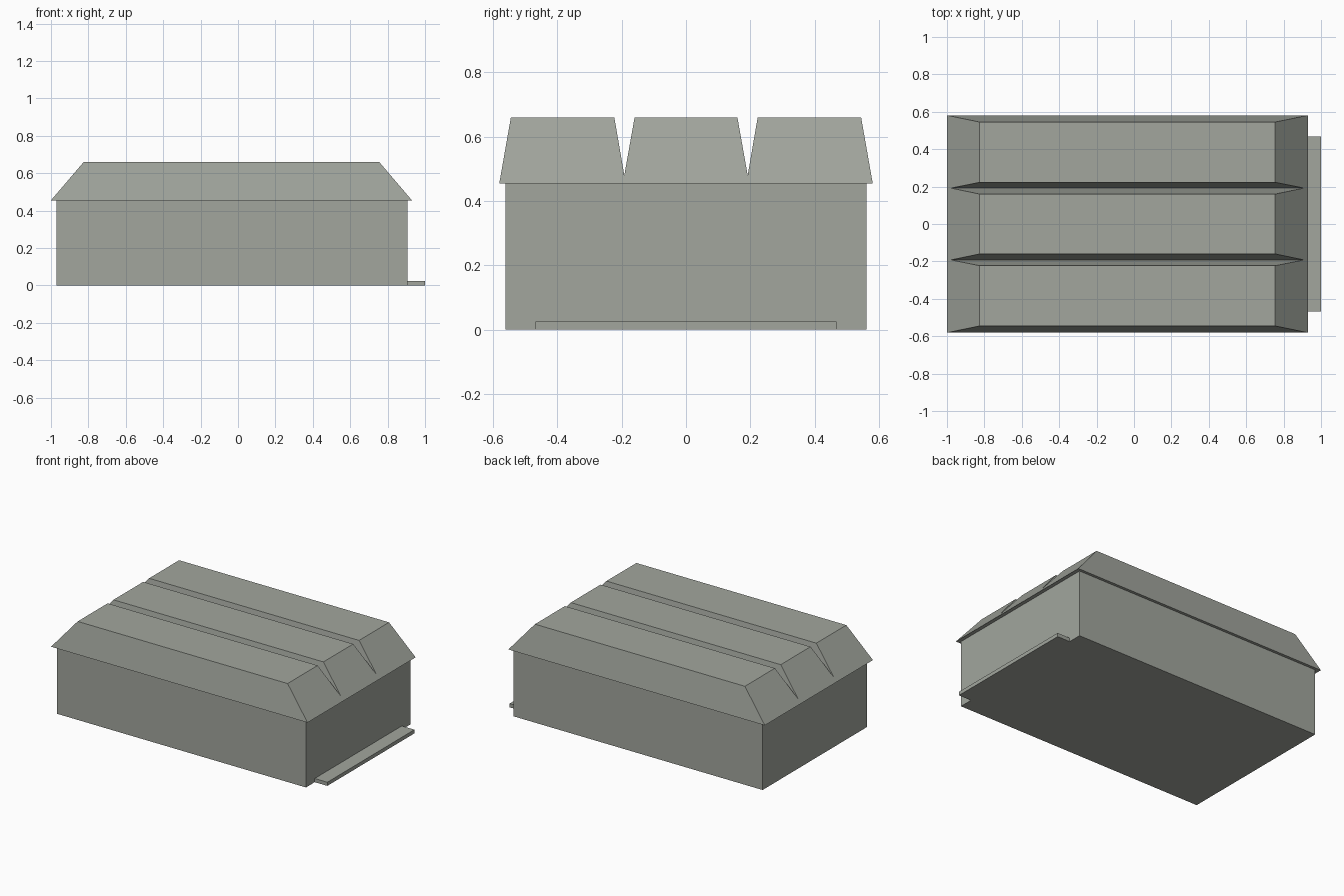
import bpy
import bmesh

cube = bpy.data.objects.get("Cube")
if cube:
    bpy.data.objects.remove(cube, do_unlink=True)

grey = bpy.data.materials.new("warm grey")
grey.use_nodes = True
colour = (0.36, 0.38, 0.34, 1)
grey.diffuse_color = colour
grey.node_tree.nodes["Principled BSDF"].inputs["Base Color"].default_value = colour


def loft(name, profile, ends):
    """Closed y-z profile spanned along x; ends(z) gives the two x limits."""
    bm = bmesh.new()
    left, right = [], []
    for y, z in profile:
        x0, x1 = ends(z)
        left.append(bm.verts.new((x0, y, z)))
        right.append(bm.verts.new((x1, y, z)))
    bm.faces.new(left)
    bm.faces.new(right[::-1])
    for i in range(len(profile)):
        j = (i + 1) % len(profile)
        bm.faces.new((left[i], right[i], right[j], left[j]))
    bmesh.ops.recalc_face_normals(bm, faces=bm.faces)
    mesh = bpy.data.meshes.new(name)
    bm.to_mesh(mesh)
    bm.free()
    mesh.materials.append(grey)
    obj = bpy.data.objects.new(name, mesh)
    bpy.context.collection.objects.link(obj)
    return obj


def box(name, x0, x1, half_y, top):
    rect = [(-half_y, 0), (half_y, 0), (half_y, top), (-half_y, top)]
    return loft(name, rect, lambda z: (x0, x1))


EAVE, RIDGE, VALLEY = 0.455, 0.66, 0.48

# Walls and the low doorstep
box("walls", -0.97, 0.905, 0.562, EAVE)
box("doorstep", 0.905, 1.0, 0.468, 0.025)

# Sloped roof with two V-shaped valleys, mirrored in y
half = [(0.16, RIDGE), (0.192, VALLEY), (0.223, RIDGE), (0.545, RIDGE), (0.581, EAVE)]
profile = half + [(-y, z) for y, z in reversed(half)]


def roof_ends(z):
    t = (z - EAVE) / (RIDGE - EAVE)
    return -1 + 0.175 * t, 0.93 - 0.175 * t


loft("roof", profile, roof_ends)
